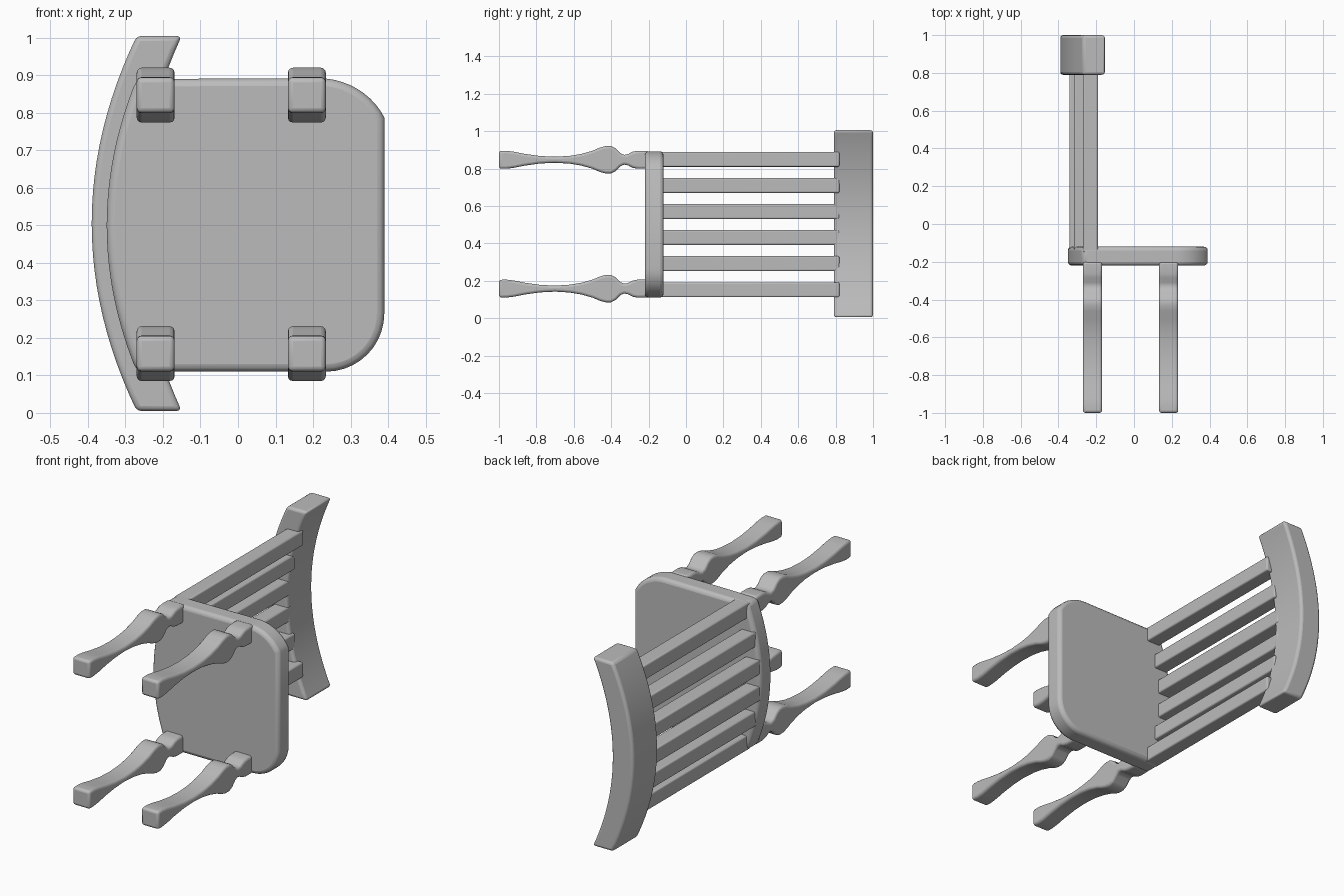
import bpy, bmesh, math
from mathutils import Vector

if "Cube" in bpy.data.objects:
    bpy.data.objects.remove(bpy.data.objects["Cube"])

grey = bpy.data.materials.new("plain grey")
grey.diffuse_color = (0.5, 0.5, 0.5, 1)
grey.use_nodes = True
grey.node_tree.nodes["Principled BSDF"].inputs["Base Color"].default_value = grey.diffuse_color


def prism(name, pts, to3d, depth, bevel):
    """Extrude a closed 2D outline along the depth vector and round its edges."""
    bm = bmesh.new()
    face = bm.faces.new([bm.verts.new(to3d(*p)) for p in pts])
    ext = bmesh.ops.extrude_face_region(bm, geom=[face])
    bmesh.ops.translate(bm, vec=Vector(depth),
                        verts=[v for v in ext["geom"] if isinstance(v, bmesh.types.BMVert)])
    bmesh.ops.recalc_face_normals(bm, faces=bm.faces)
    me = bpy.data.meshes.new(name)
    bm.to_mesh(me)
    bm.free()
    ob = bpy.data.objects.new(name, me)
    bpy.context.collection.objects.link(ob)
    me.materials.append(grey)
    mod = ob.modifiers.new("round", "BEVEL")
    mod.width, mod.segments = bevel, 3
    mod.limit_method, mod.angle_limit = "ANGLE", math.radians(40)
    bpy.context.view_layer.objects.active = ob
    ob.select_set(True)
    bpy.ops.object.shade_smooth_by_angle(angle=math.radians(40))
    ob.select_set(False)
    return ob


def bow(x_end, x_mid, z0, z1, n=24):
    """Shallow bowed line in x and z, from z0 to z1."""
    return [(x_mid + (x_end - x_mid) * (2 * i / n - 1) ** 2, z0 + (z1 - z0) * i / n)
            for i in range(n + 1)]


def corner(cx, cz, rx, rz, a0, a1, n=10):
    """Elliptical corner between two angles in degrees."""
    return [(cx + rx * math.cos(math.radians(a0 + (a1 - a0) * i / n)),
             cz + rz * math.sin(math.radians(a0 + (a1 - a0) * i / n))) for i in range(n + 1)]


# Seat: bowed back edge, rounded front corners
seat = bow(-0.27, -0.35, 0.89, 0.11)
seat += corner(0.235, 0.265, 0.155, 0.155, -90, 0)
seat += corner(0.215, 0.705, 0.195, 0.187, 26, 90)
prism("seat", seat, lambda x, z: (x, -0.22, z), (0, 0.10, 0), 0.02)

# Curved top rail of the backrest
rail = bow(-0.27, -0.39, 0.005, 1.005) + bow(-0.15, -0.265, 1.005, 0.005)
prism("top_rail", rail, lambda x, z: (x, 0.79, z), (0, 0.21, 0), 0.014)

# Backrest slats following the bow of the seat
for i in range(6):
    z = 0.152 + i * 0.1395
    x = -0.345 + 0.075 * ((z - 0.5) / 0.35) ** 2
    box = [(x, z - 0.04), (x + 0.08, z - 0.04), (x + 0.08, z + 0.04), (x, z + 0.04)]
    prism("back_slat", box, lambda px, pz: (px, -0.15, pz), (0, 0.97, 0), 0.008)

# Legs: shaped outline (distance along the leg, half width) cut from a flat board
half = [(-1.0, 0.047), (-0.96, 0.048), (-0.92, 0.043), (-0.86, 0.031), (-0.78, 0.020),
        (-0.70, 0.016), (-0.62, 0.021), (-0.56, 0.031), (-0.50, 0.048), (-0.46, 0.065),
        (-0.43, 0.073), (-0.40, 0.073), (-0.375, 0.060), (-0.35, 0.034), (-0.33, 0.026),
        (-0.31, 0.030), (-0.285, 0.043), (-0.26, 0.048), (-0.20, 0.048)]
for zc in (0.158, 0.847):
    for name, x0 in (("back_leg", -0.27), ("front_leg", 0.133)):
        outline = [(y, zc + h) for y, h in half] + [(y, zc - h) for y, h in reversed(half)]
        prism(name, outline, lambda y, z: (x0, y, z), (0.101, 0, 0), 0.013)
